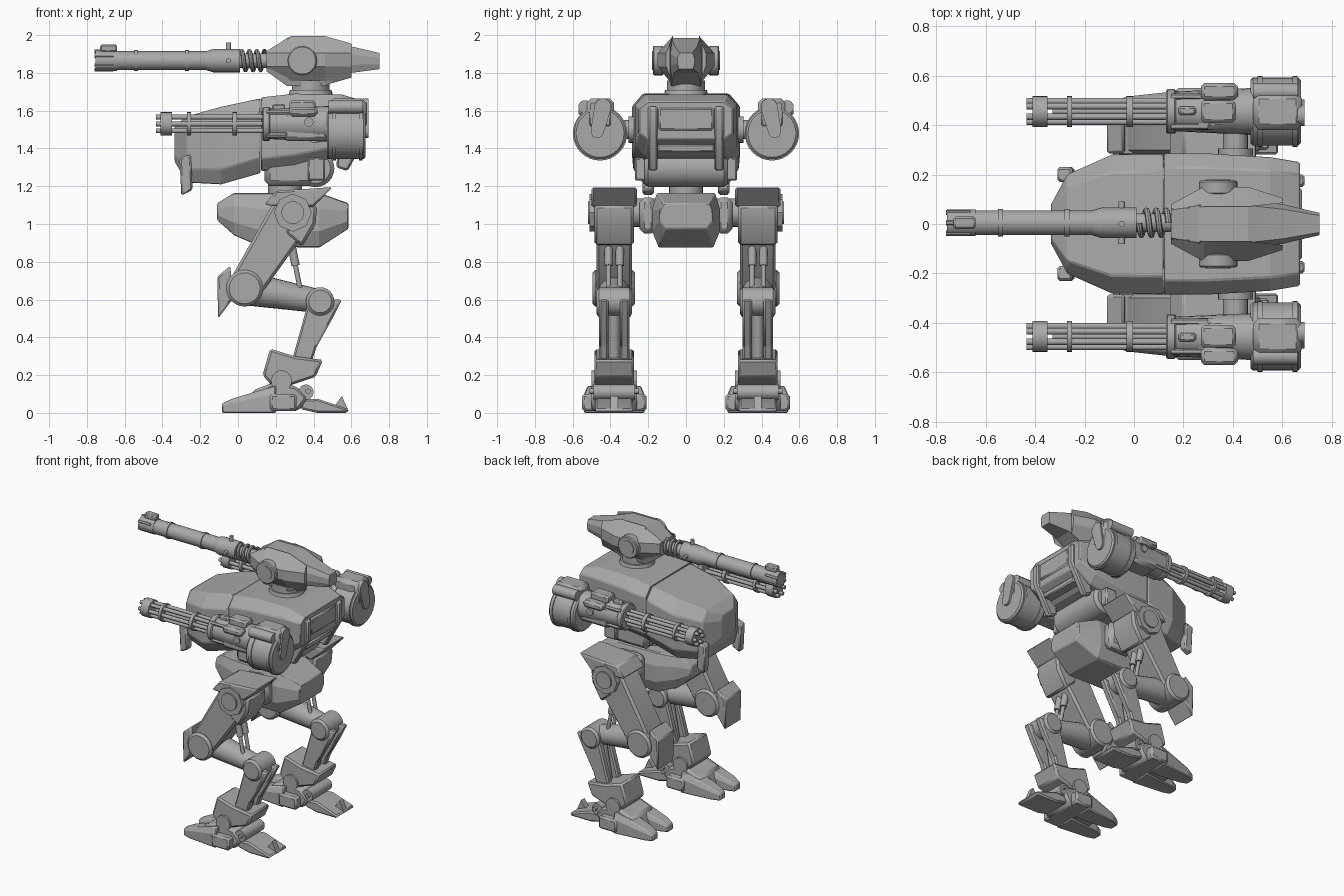
import bpy, bmesh
from math import pi, sin, cos
from mathutils import Vector, Matrix

if "Cube" in bpy.data.objects:
    bpy.data.objects.remove(bpy.data.objects["Cube"], do_unlink=True)

steel = bpy.data.materials.new("steel_grey")
steel.use_nodes = True
grey = (.4, .4, .4, 1)
steel.diffuse_color = grey
steel.node_tree.nodes["Principled BSDF"].inputs["Base Color"].default_value = grey


def finish(bm, name, pair=False, bevel=0.0, crease=pi / 6 + .02):
    """Turn a bmesh into an object; pair mirrors it to the other flank."""
    bmesh.ops.recalc_face_normals(bm, faces=bm.faces)
    mesh = bpy.data.meshes.new(name)
    bm.to_mesh(mesh)
    bm.free()
    mesh.materials.append(steel)
    part = bpy.data.objects.new(name, mesh)
    bpy.context.collection.objects.link(part)
    bpy.ops.object.select_all(action="DESELECT")
    part.select_set(True)
    bpy.context.view_layer.objects.active = part
    bpy.ops.object.shade_smooth_by_angle(angle=crease)
    if bevel:
        edge = part.modifiers.new("bevel", "BEVEL")
        edge.width, edge.segments, edge.limit_method = bevel, 1, "ANGLE"
    if pair:
        mirror = part.modifiers.new("mirror", "MIRROR")
        mirror.use_axis = (False, True, False)


def skin(name, rings, pair=True, bevel=0.0, **shading):
    """Join matching rings of points and cap both ends."""
    bm = bmesh.new()
    loops = [[bm.verts.new(point) for point in ring] for ring in rings]
    count = len(loops[0])
    for near, far in zip(loops, loops[1:]):
        for i in range(count):
            j = (i + 1) % count
            bm.faces.new((near[i], near[j], far[j], far[i]))
    bm.faces.new(loops[0])
    bm.faces.new(loops[-1])
    finish(bm, name, pair, bevel, **shading)


def slab(name, outline, start, end, pair=True, bevel=.01):
    """Side outline in x and z, extruded across y."""
    skin(name, [[(x, y, z) for x, z in outline] for y in (start, end)], pair, bevel)


def box(name, low, high, pair=True, bevel=.008):
    (left, start, bottom), (right, end, top) = low, high
    outline = [(left, bottom), (right, bottom), (right, top), (left, top)]
    slab(name, outline, start, end, pair, bevel)


def rod(name, start, end, radius, pair=True, sides=24, tip=None, bevel=0.0):
    """Cylinder or cone between two points."""
    start, end = Vector(start), Vector(end)
    turn = (end - start).to_track_quat("Z", "Y").to_matrix()
    steps = [2 * pi * i / sides for i in range(sides)]
    circle = [turn @ Vector((cos(a), sin(a), 0)) for a in steps]
    rings = [[centre + size * spoke for spoke in circle]
             for centre, size in ((start, radius), (end, tip or radius))]
    skin(name, rings, pair, bevel)


def rail(name, axis, start, end, radius, **options):
    """Cylinder running fore and aft; axis is its y and z."""
    rod(name, (start, *axis), (end, *axis), radius, **options)


def across(name, joint, start, end, radius, **options):
    """Cylinder running sideways; joint is its x and z."""
    rod(name, (joint[0], start, joint[1]), (joint[0], end, joint[1]), radius, **options)


def around(axis, radius, count, offset=0.0):
    """Evenly spaced fore-and-aft axes around another one."""
    angles = [offset + 2 * pi * i / count for i in range(count)]
    return [(axis[0] + radius * cos(a), axis[1] + radius * sin(a)) for a in angles]


def capsule(start, end, size, tip, steps=6):
    """Outline of a tapered bar with rounded ends."""
    start, end = Vector(start), Vector(end)
    along = (start - end).normalized()
    side = Vector((-along.y, along.x))
    turns = [pi * i / steps - pi / 2 for i in range(steps + 1)]
    head = [start + size * (cos(t) * along + sin(t) * side) for t in turns]
    return head + [end - tip * (cos(t) * along + sin(t) * side) for t in turns]


def loft(name, stations, low=.8, top=.75, chamfer=.3, centre=0.0, pair=False, bevel=.006):
    """Chamfered sections, each given as x, half width, bottom and top."""
    rings = []
    for x, wide, bottom, roof in stations:
        rise = (roof - bottom) * chamfer
        half = [(wide * low, bottom), (wide, bottom + rise), (wide, roof - rise), (wide * top, roof)]
        ring = half + [(-y, z) for y, z in reversed(half)]
        rings.append([(x, centre + y, z) for y, z in ring])
    skin(name, rings, pair, bevel, crease=.2)


# Torso
loft("front_hull", [(-.335, .08, 1.33, 1.52), (-.27, .2, 1.22, 1.57),
                    (-.09, .28, 1.21, 1.62), (.12, .285, 1.27, 1.665)], chamfer=.2)
loft("rear_hull", [(.122, .285, 1.28, 1.67), (.3, .285, 1.3, 1.69),
                   (.55, .27, 1.36, 1.685), (.67, .25, 1.45, 1.65)], chamfer=.17, top=.8)
box("lower_torso", (.14, -.24, 1.2), (.4, .24, 1.4), pair=False, bevel=.03)
across("rear_roller", (.41, 1.295), -.22, .22, .1, pair=False, bevel=.02)
box("roller_cheek", (.37, .2, 1.23), (.46, .27, 1.35))
slab("rear_fender", [(.52, 1.3), (.58, 1.28), (.69, 1.48), (.69, 1.62), (.55, 1.64)], .15, .2)
box("rear_hatch", (.6, -.15, 1.49), (.68, .15, 1.62), pair=False, bevel=.015)
box("rear_sill", (.5, -.15, 1.38), (.64, .15, 1.42), pair=False)
slab("chin_fin", [(-.31, 1.35), (-.25, 1.37), (-.24, 1.18), (-.3, 1.15)], .17, .23)
rod("waist", (.25, 0, 1.1), (.25, 0, 1.25), .09, pair=False)
rod("neck_base", (.385, 0, 1.64), (.385, 0, 1.71), .13, pair=False, tip=.11)
rod("neck", (.385, 0, 1.68), (.385, 0, 1.76), .1, pair=False)

# Head
eye_height = 1.865
loft("head_core", [(.15, .075, 1.81, 1.91), (.26, .1, 1.73, 1.985), (.46, .1, 1.73, 1.985),
                   (.6, .08, 1.8, 1.94), (.75, .045, 1.82, 1.905)], bevel=0)
skin("head_side_armour", [
    [(x, inner, eye_height - reach), (x, out, eye_height - .03),
     (x, out, eye_height + .04), (x, inner, eye_height + reach)]
    for x, inner, out, reach in ((.15, .06, .08, .05), (.28, .07, .15, .13),
                                 (.46, .07, .15, .13), (.6, .085, .105, .09))], crease=.2)
across("head_side_disc", (.34, eye_height), .12, .175, .078, bevel=.006)
across("head_side_lens", (.34, eye_height), .17, .18, .05)

# Main cannon
bore = (.005, eye_height)
for name, start, end, radius in (
        ("barrel", -.75, -.15, .05), ("muzzle", -.755, -.64, .054), ("front_band", -.55, -.53, .056),
        ("rear_band", -.28, -.26, .056), ("breech", -.13, .01, .062), ("recoil_core", 0, .2, .038)):
    rail("cannon_" + name, bore, start, end, radius, pair=False)
rail("cannon_taper", bore, -.17, -.13, .05, tip=.062, pair=False)
for axis in around(bore, .048, 6, pi / 2):
    rail("muzzle_rib", axis, -.76, -.66, .011, pair=False, sides=6)
box("muzzle_sight", (-.73, -.02, 1.91), (-.64, .03, 1.95), pair=False)
across("cannon_pin", (-.05, eye_height), -.08, .09, .013, pair=False)
rod("cannon_top_pin", (-.05, 0, eye_height), (-.05, 0, 1.96), .013, pair=False)
bm = bmesh.new()
wire = Matrix.Translation((.02, bore[0], eye_height + .05)) @ Matrix.Rotation(pi / 2, 4, "X")
bmesh.ops.create_circle(bm, segments=8, radius=.012, matrix=wire)
bmesh.ops.spin(bm, geom=bm.verts[:] + bm.edges[:], cent=(0, *bore), axis=(1, 0, 0),
               dvec=(.002, 0, 0), angle=6 * pi, steps=60)
finish(bm, "recoil_spring")

# Arm guns
gun = (.455, 1.53)
across("arm_pivot", (.41, 1.5), .26, .4, .05)
across("arm_collar", (.41, 1.5), .27, .305, .07)
for axis in around(gun, .042, 6):
    rail("rotary_barrel", axis, -.435, .16, .013, sides=12)
rail("barrel_core", gun, -.33, .15, .012, sides=12)
for start, length in ((-.41, .06), (-.27, .02), (-.03, .025)):
    rail("barrel_clamp", gun, start, start + length, .062)
rail("gun_collar", gun, .13, .17, .09, bevel=.006)
rail("gun_body", gun, .16, .48, .08, tip=.095)
for axis in around(gun, .085, 4, pi / 4):
    rail("gun_body_rib", axis, .15, .3, .013, sides=6)
box("gun_receiver", (.24, .38, 1.44), (.48, .53, 1.6), bevel=.02)
box("gun_top_cover", (.27, .41, 1.59), (.41, .5, 1.655), bevel=.012)
box("gun_outer_cover", (.27, .5, 1.57), (.42, .57, 1.62), bevel=.015)
across("gun_outer_knob", (.375, 1.54), .51, .555, .025, sides=12)
box("gun_handle", (.18, .44, 1.6), (.25, .475, 1.635))

# Ammunition drums
drum = (.455, 1.48)
rail("ammo_drum", drum, .47, .675, .137, sides=32, bevel=.01)
for start in (.5, .64):
    rail("drum_band", drum, start, start + .02, .144, sides=32)
box("drum_feed", (.48, .38, 1.5), (.68, .53, 1.665), bevel=.025)
rail("drum_feed_tube", (.535, 1.62), .48, .66, .035)
flap = capsule((.44, 1.62), (.47, 1.49), .045, .035)
skin("drum_back_flap", [[(x, y, z) for y, z in flap] for x in (.66, .69)])

# Leg joints, each as x and z
hip, knee, hock, ankle = (.29, 1.06), (.035, .66), (.435, .59), (.23, .17)
leg = .38

# Pelvis
loft("pelvis", [(-.11, .1, 1.02, 1.11), (-.02, .15, .94, 1.165), (.12, .18, .88, 1.165),
                (.43, .18, .875, 1.165), (.585, .14, .975, 1.11)], top=.85)
across("hip_axle", hip, .1, .3, .075)
box("hip_block", (.2, .16, .95), (.4, .245, 1.14), bevel=.025)

# Thighs
slab("thigh", capsule(hip, knee, .115, .09), leg - .095, leg + .095, bevel=.015)
slab("hip_lid", [(.14, 1.1), (.2, 1.175), (.5, 1.195), (.4, 1.09)], leg - .12, leg + .12)
slab("hip_rear_block", [(.25, .95), (.34, .88), (.41, 1.0), (.42, 1.1), (.3, 1.12)],
     leg - .105, leg + .105, bevel=.015)
across("hip_cap", hip, leg + .09, leg + .13, .1, sides=8)
across("hip_bolt", hip, leg + .13, leg + .14, .06)
across("knee_joint", knee, leg - .11, leg + .115, .097, bevel=.015)
slab("knee_guard", [(-.04, .78), (-.11, .72), (-.105, .5), (-.03, .6)], leg - .095, leg + .095)
for y in (leg - .03, leg + .03):
    rod("thigh_piston_rod", (.27, y, .95), (.34, y, .6), .013, sides=12)
    rod("thigh_piston_sleeve", (.27, y, .95), (.305, y, .78), .022, sides=12)

# Shanks
rod("shank", (knee[0], leg, knee[1]), (hock[0], leg, hock[1]), .09, tip=.062)
across("hock_joint", hock, leg - .095, leg + .095, .075, bevel=.015)

# Lower legs
for y in (leg - .08, leg + .03):
    slab("lower_leg_beam", capsule(hock, (.33, .25), .06, .05), y, y + .05)
    slab("hock_fin", [(.46, .6), (.55, .6), (.5, .5), (.4, .32), (.4, .5)], y, y + .05)
rod("lower_leg_piston", (.4, leg, .56), (.33, leg, .18), .03)
slab("ankle_guard", [(.17, .34), (.3, .3), (.45, .28), (.41, .19), (.2, .12), (.13, .2)],
     leg - .105, leg + .105, bevel=.012)
across("ankle_joint", ankle, leg - .12, leg + .12, .055)
across("heel_axle", (.36, .11), leg - .11, leg + .11, .04)
across("heel_pin", (.37, .115), leg - .13, leg + .13, .014, sides=12)

# Feet
slab("foot_core", [(.03, .01), (.32, .01), (.37, .08), (.31, .14), (.2, .165), (.08, .12)],
     leg - .12, leg + .12, bevel=.015)
for side in (-1, 1):
    loft("front_toe", [(-.085, .03, 0, .05), (-.03, .05, 0, .075), (.2, .075, 0, .145)],
         low=1, centre=leg + side * .085, pair=True)
    middle = leg + side * .13
    box("foot_side_block", (.17, middle - .04, .01), (.31, middle + .04, .1), bevel=.012)
slab("heel_toe", [(.33, .02), (.42, 0), (.58, 0), (.585, .02), (.42, .075), (.34, .07)],
     leg - .1, leg + .1)
slab("heel_spur", [(.5, .02), (.585, .01), (.55, .09)], leg - .02, leg + .02, bevel=0)
